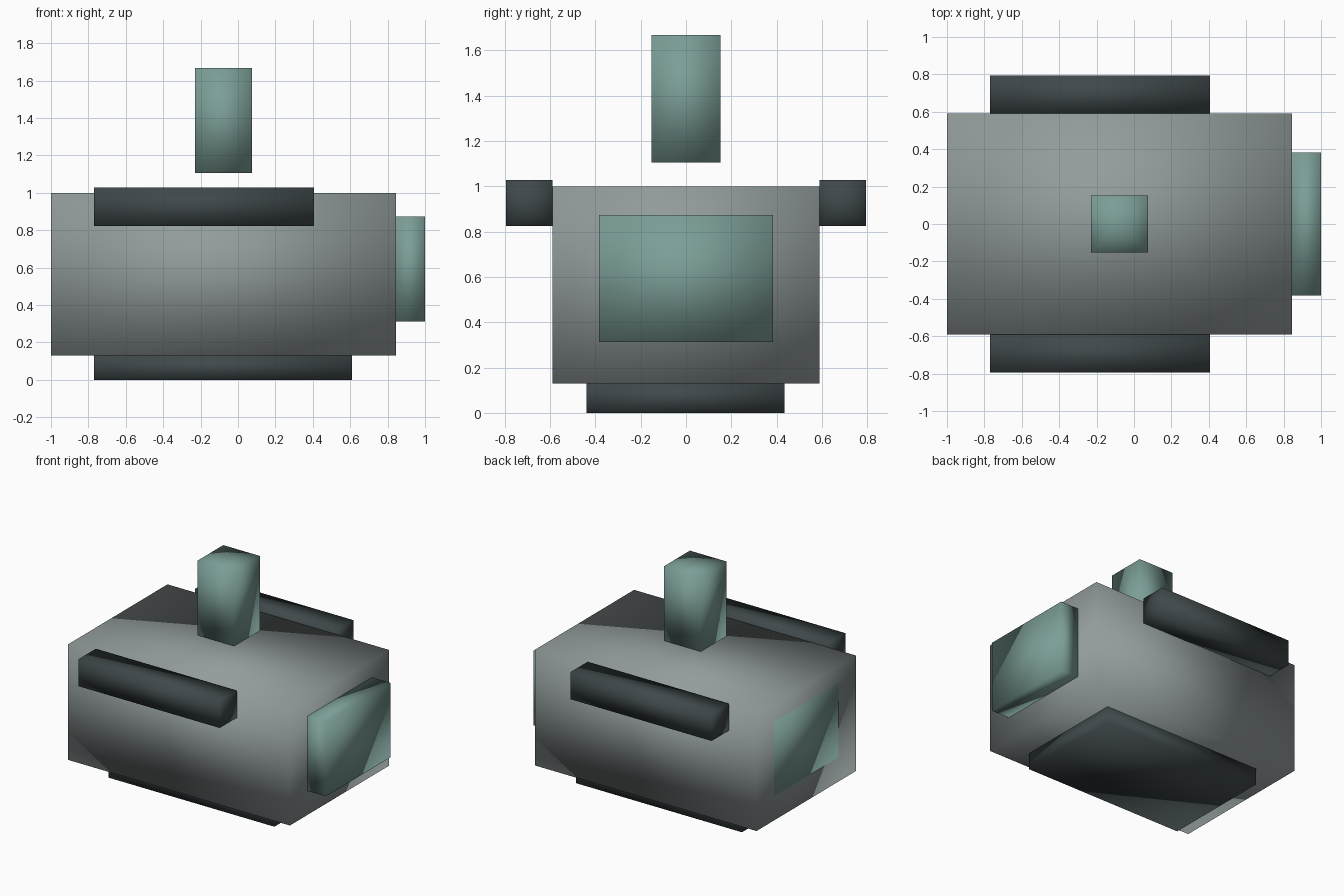
import bpy, bmesh
from math import pi
from mathutils import Matrix

if "Cube" in bpy.data.objects:
    bpy.data.objects.remove(bpy.data.objects["Cube"])


def material(name, rgb):
    m = bpy.data.materials.new(name)
    m.diffuse_color = (*rgb, 1)
    m.use_nodes = True
    m.node_tree.nodes["Principled BSDF"].inputs["Base Color"].default_value = m.diffuse_color
    return m


GREY = material("hull_grey", (0.29, 0.33, 0.33))
TEAL = material("panel_teal", (0.20, 0.34, 0.31))
DARK = material("rail_dark", (0.05, 0.065, 0.07))


def finish(name, bm, mat):
    bmesh.ops.recalc_face_normals(bm, faces=bm.faces)
    mesh = bpy.data.meshes.new(name)
    bm.to_mesh(mesh)
    bm.free()
    mesh.materials.append(mat)
    # the model is smooth shaded across its box edges
    for p in mesh.polygons:
        p.use_smooth = True
    ob = bpy.data.objects.new(name, mesh)
    bpy.context.collection.objects.link(ob)
    return ob


def box(name, x, y, z, mat, fan_axis=None):
    """Box from min/max ranges; fan_axis adds a centre point to both end caps."""
    bm = bmesh.new()
    bmesh.ops.create_cube(bm, size=1)
    if fan_axis is not None:
        caps = [f for f in bm.faces if abs(f.calc_center_median()[fan_axis]) > 0.4]
        bmesh.ops.poke(bm, faces=caps)
    spans = (x, y, z)
    centre = [(a + b) / 2 for a, b in spans]
    size = [b - a for a, b in spans]
    bm.transform(Matrix.Translation(centre) @ Matrix.Diagonal((*size, 1)))
    return finish(name, bm, mat)


# main body and base plate
box("body", (-1.0, 0.845), (-0.59, 0.59), (0.13, 1.0), GREY)
box("base", (-0.77, 0.61), (-0.438, 0.435), (0.0, 0.13), DARK)

# end panels: one stands proud, the other is flush with the body's end
for name, x in (("right_end_panel", (0.845, 1.0)), ("left_end_panel", (-1.0, -0.845))):
    box(name, x, (-0.383, 0.383), (0.312, 0.873), TEAL)

# side rails, square bars along both upper edges
for name, y in (("front_rail", (-0.795, -0.59)), ("back_rail", (0.59, 0.795))):
    box(name, (-0.77, 0.405), y, (0.824, 1.028), DARK, fan_axis=0)

# floating upright post above the body
box("post", (-0.23, 0.075), (-0.153, 0.153), (1.105, 1.668), TEAL, fan_axis=2)
